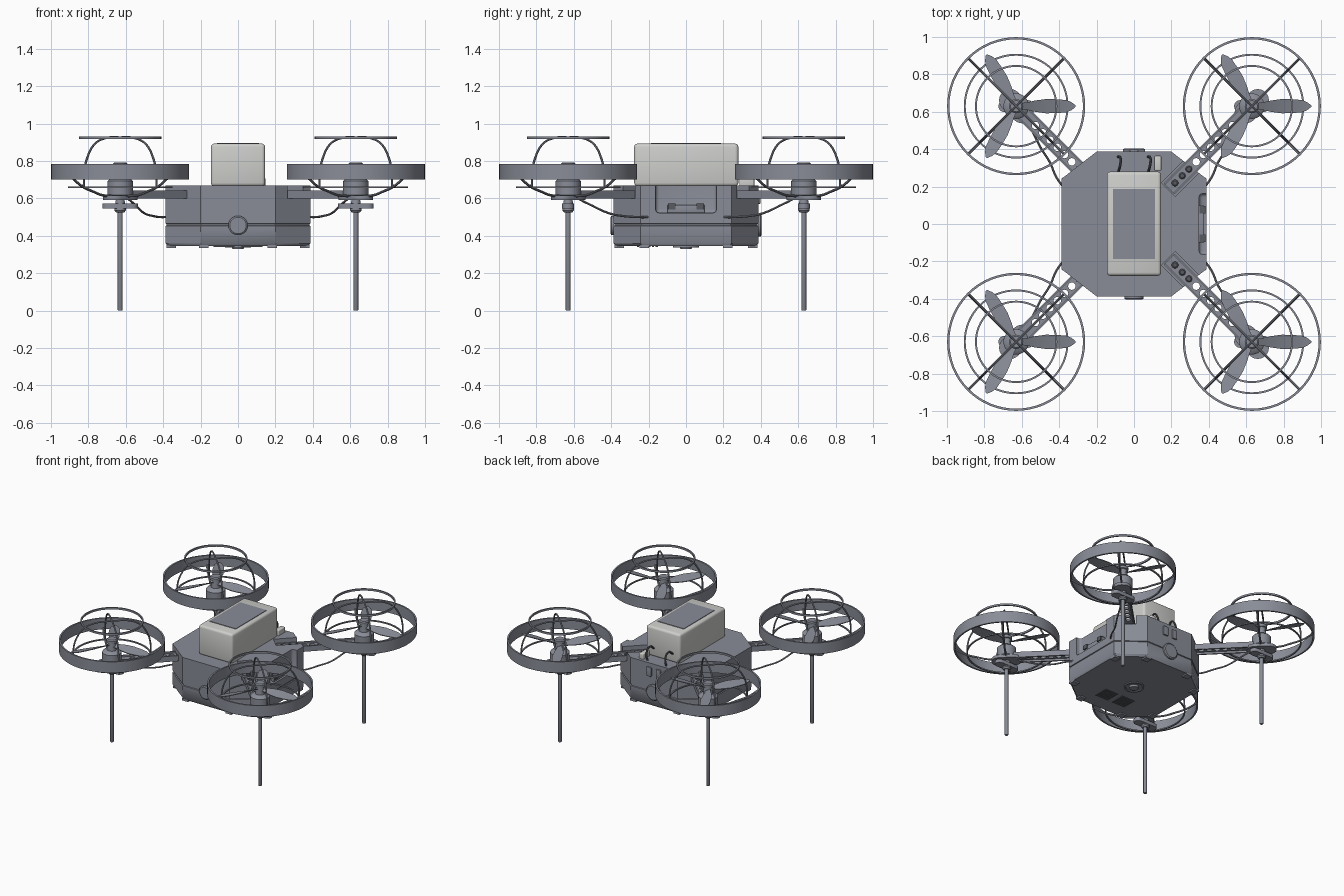
import bpy, bmesh, math
from mathutils import Matrix, Vector

if "Cube" in bpy.data.objects:
    bpy.data.objects.remove(bpy.data.objects["Cube"])


def material(name, col):
    m = bpy.data.materials.new(name)
    m.diffuse_color = (*col, 1)
    m.use_nodes = True
    m.node_tree.nodes["Principled BSDF"].inputs["Base Color"].default_value = m.diffuse_color
    return m


GREY = material("body grey", (0.25, 0.265, 0.31))
LIGHT = material("battery light grey", (0.62, 0.62, 0.60))
DARK = material("dark grey", (0.10, 0.105, 0.12))


def finish(name, bm, mat=GREY, M=None):
    if M:
        bm.transform(M)
    bmesh.ops.recalc_face_normals(bm, faces=bm.faces)
    me = bpy.data.meshes.new(name)
    bm.to_mesh(me)
    bm.free()
    me.materials.append(mat)
    ob = bpy.data.objects.new(name, me)
    bpy.context.collection.objects.link(ob)
    return ob


def box(name, x0, x1, y0, y1, z0, z1, mat=GREY, bevel=0, M=None):
    bm = bmesh.new()
    bmesh.ops.create_cube(bm, size=1)
    bm.transform(Matrix.Translation(((x0 + x1) / 2, (y0 + y1) / 2, (z0 + z1) / 2))
                 @ Matrix.Diagonal((x1 - x0, y1 - y0, z1 - z0, 1)))
    if bevel:
        bmesh.ops.bevel(bm, geom=bm.edges[:], offset=bevel, segments=3, profile=0.5, affect='EDGES')
    return finish(name, bm, mat, M)


def lathe(name, prof, M=None, mat=GREY, n=32, closed=False):
    """Spin (radius, z) points about z; closed joins last point to first, else ends are capped."""
    bm = bmesh.new()
    rings = [[bm.verts.new((r * math.cos(2 * math.pi * i / n), r * math.sin(2 * math.pi * i / n), z))
              for i in range(n)] for r, z in prof]
    pairs = list(zip(rings, rings[1:])) + ([(rings[-1], rings[0])] if closed else [])
    for a, b in pairs:
        for i in range(n):
            j = (i + 1) % n
            bm.faces.new((a[i], a[j], b[j], b[i]))
    if not closed:
        bm.faces.new(rings[0])
        bm.faces.new(rings[-1])
    return finish(name, bm, mat, M)


def band(name, r0, r1, z0, z1, M=None, mat=GREY, n=64):
    return lathe(name, [(r0, z0), (r1, z0), (r1, z1), (r0, z1)], M, mat, n, True)


def curve_mesh(name, cu, mat, M=None):
    tmp = bpy.data.objects.new("tmp", cu)
    bpy.context.collection.objects.link(tmp)
    dg = bpy.context.evaluated_depsgraph_get()
    me = bpy.data.meshes.new_from_object(tmp.evaluated_get(dg))
    bpy.data.objects.remove(tmp)
    bm = bmesh.new()
    bm.from_mesh(me)
    bpy.data.meshes.remove(me)
    bmesh.ops.remove_doubles(bm, verts=bm.verts, dist=1e-5)
    return finish(name, bm, mat, M)


def tube(name, pts, r, mat=GREY, M=None):
    cu = bpy.data.curves.new(name, 'CURVE')
    cu.dimensions = '3D'
    cu.bevel_depth, cu.bevel_resolution, cu.use_fill_caps, cu.resolution_u = r, 2, True, 5
    s = cu.splines.new('BEZIER')
    s.bezier_points.add(len(pts) - 1)
    for p, q in zip(s.bezier_points, pts):
        p.co = q
        p.handle_left_type = p.handle_right_type = 'AUTO'
    return curve_mesh(name, cu, mat, M)


def circle(cx, cy, r, n=16):
    return [(cx + r * math.cos(2 * math.pi * i / n), cy + r * math.sin(2 * math.pi * i / n)) for i in range(n)]


def stadium(half, r, n=8):
    return [(s * (half - r) + r * math.cos(a), r * math.sin(a)) for s, a0 in ((1, -math.pi / 2), (-1, math.pi / 2))
            for a in (a0 + math.pi * i / n for i in range(n + 1))]


def plate(name, outlines, z0, z1, M=None, mat=GREY):
    """Flat plate: first outline is the edge, the others are holes."""
    cu = bpy.data.curves.new(name, 'CURVE')
    cu.dimensions, cu.fill_mode, cu.extrude = '2D', 'BOTH', (z1 - z0) / 2
    for o in outlines:
        s = cu.splines.new('POLY')
        s.points.add(len(o) - 1)
        s.use_cyclic_u = True
        for p, (x, y) in zip(s.points, o):
            p.co = (x, y, 0, 1)
    return curve_mesh(name, cu, mat, (M or Matrix()) @ Matrix.Translation((0, 0, (z0 + z1) / 2)))


def rot(deg, axis='Z'):
    return Matrix.Rotation(math.radians(deg), 4, axis)


# Octagonal body with a seam groove
OCT = [(.2, -.387), (.387, -.242), (.387, .242), (.2, .387), (-.2, .387), (-.387, .242), (-.387, -.242), (-.2, -.387)]
bm = bmesh.new()
loops = [[bm.verts.new((x * s, y * s, z)) for x, y in OCT]
         for z, s in ((.345, .975), (.36, 1), (.452, 1), (.455, .985), (.463, .985), (.466, 1), (.67, 1))]
for a, b in zip(loops, loops[1:]):
    for i in range(8):
        bm.faces.new((a[i], a[(i + 1) % 8], b[(i + 1) % 8], b[i]))
bm.faces.new(loops[0])
bm.faces.new(loops[-1])
body = finish("body", bm)

# Cut arm slots in the top and a recess in each side
cutters = [box("arm_slot_cutter", .26, .8, -.052, .052, .60, .8, M=rot(45 + 90 * k)) for k in range(4)]
cutters += [box("side_recess_cutter", .348, .5, -.163, .163, .522, .75, bevel=.02, M=rot(180 * k)) for k in range(2)]
for c in cutters:
    m = body.modifiers.new("cut", 'BOOLEAN')
    m.operation, m.solver, m.object = 'DIFFERENCE', 'EXACT', c
dg = bpy.context.evaluated_depsgraph_get()
cut_mesh = bpy.data.meshes.new_from_object(body.evaluated_get(dg))
body.modifiers.clear()
body.data = cut_mesh
for c in cutters:
    bpy.data.objects.remove(c)

# Side recess latches
for k in range(2):
    box("side_latch", .34, .375, -.1, .1, .522, .565, bevel=.005, M=rot(180 * k))
    for y in (-.075, .075):
        box("side_latch_tab", .35, .383, y - .02, y + .02, .54, .572, mat=DARK, M=rot(180 * k))

# Round cover on the front and back
for k, r in ((0, .052), (180, .06)):
    lathe("round_cover", [(r, 0), (r, .012), (r - .008, .018)],
          rot(k) @ Matrix.Translation((0, -.386, .455)) @ rot(90, 'X'), n=32)

# Underside: feet, round boss and vents
for x, y in OCT:
    box("body_foot", x * .92 - .025, x * .92 + .025, y * .92 - .025, y * .92 + .025, .335, .35)
band("belly_ring", .058, .07, .338, .35)
lathe("belly_disc", [(.03, .33), (.035, .35)], n=24)
for x in (-.075, .075):
    for i in range(6):
        box("belly_vent", x - .055, x + .055, -.262 + i * .02, -.25 + i * .02, .341, .346, DARK)

# Battery pack with top panel
box("battery", -.145, .145, -.277, .28, .665, .893, LIGHT, .018)
box("battery_panel", -.112, .112, -.187, .187, .89, .897)
box("connector", .108, .146, .285, .365, .66, .71, LIGHT, .006)
for x in (-.085, .075):
    tube("battery_cable", [(x, .275, .73), (x + .012, .32, .755), (x + .012, .355, .72), (x, .36, .665)], .007, DARK)
for x in (-.04, .04):
    box("back_clip", x - .02, x + .02, .38, .398, .57, .64, bevel=.004)

BLADE = [(.02, .018), (.06, .022), (.1, .032), (.16, .04), (.22, .038), (.27, .033), (.295, .022), (.318, .004)]
for k in range(4):
    R = rot(45 + 90 * k)
    c = R @ Vector((.63 * math.sqrt(2), 0, 0))
    T = Matrix.Translation(c)
    TD = T @ R
    sx, sy = (1 if c.x > 0 else -1), (1 if c.y > 0 else -1)

    # Arm: perforated plate with side flanges and bolts
    holes = [circle(.47 + .055 * i, 0, .02) for i in range(6)]
    plate("arm_plate", [[(.265, -.036), (.89, -.036), (.89, .036), (.265, .036)]] + holes, .615, .63, R)
    for y in (-.036, .036):
        box("arm_flange", .265, .86, y - .005, y + .005, .60, .642, M=R)
    for r in (.31, .365, .415):
        lathe("arm_bolt", [(.018, .625), (.018, .638), (.012, .643)], R @ Matrix.Translation((r, 0, 0)), DARK, 12)

    # Motor, hub and its mount
    plate("motor_mount", [stadium(.105, .06)], .592, .615, TD)
    lathe("motor", [(.06, .61), (.068, .617), (.068, .692), (.058, .702), (.034, .71), (.03, .765),
                    (.038, .768), (.038, .786), (.03, .793)], T)
    # Three-bladed propeller
    for a in (0, 120, 240):
        bm = bmesh.new()
        prev = None
        for r, w in BLADE:
            t = math.radians(26 - 55 * r)
            cur = [bm.verts.new((r, s * w * math.cos(t), .745 + s * w * math.sin(t) + u))
                   for s, u in ((-1, -.002), (1, -.002), (1, .003), (-1, .003))]
            if prev:
                for i in range(4):
                    bm.faces.new((prev[i], prev[(i + 1) % 4], cur[(i + 1) % 4], cur[i]))
            else:
                bm.faces.new(cur)
            prev = cur
        bm.faces.new(prev)
        finish("propeller_blade", bm, GREY, T @ rot(a))

    # Propeller guard: outer band, middle and top rings, struts and arches
    band("guard_band", .357, .369, .70, .785, T)
    band("guard_middle_ring", .27, .28, .655, .664, T)
    band("guard_top_ring", .21, .22, .918, .932, T)
    for a in range(4):
        tube("guard_strut", [(.05, 0, .612), (.14, 0, .618), (.2, 0, .635), (.29, 0, .665), (.362, 0, .71)],
             .007, GREY, TD @ rot(90 * a))
    for a in (0, 90):
        half = [(.275, .66), (.27, .75), (.25, .815), (.2, .885), (.13, .918)]
        pts = [(-r, 0, z) for r, z in half] + [(0, 0, .926)] + [(r, 0, z) for r, z in half[::-1]]
        tube("guard_arch", pts, .006, GREY, TD @ rot(a))

    # Landing leg with its bracket
    plate("leg_bracket", [stadium(.095, .032)], .545, .572, T)
    lathe("leg_collar", [(.022, .525), (.03, .535), (.03, .548), (.022, .6)], T, n=20)
    lathe("leg", [(.011, 0), (.0135, .004), (.0135, .54)], T, n=16)

    # Motor cable to the body side
    path = [(.38, .2, .50), (.415, .25, .5), (.45, .33, .505), (.5, .41, .52), (.555, .52, .57), (.59, .58, .60)]
    tube("motor_cable", [(sx * x, sy * y, z) for x, y, z in path], .006, GREY)

# Smooth round parts, keep hard edges
for o in bpy.context.scene.objects:
    o.select_set(True)
bpy.context.view_layer.objects.active = body
bpy.ops.object.shade_smooth_by_angle(angle=math.radians(35))
